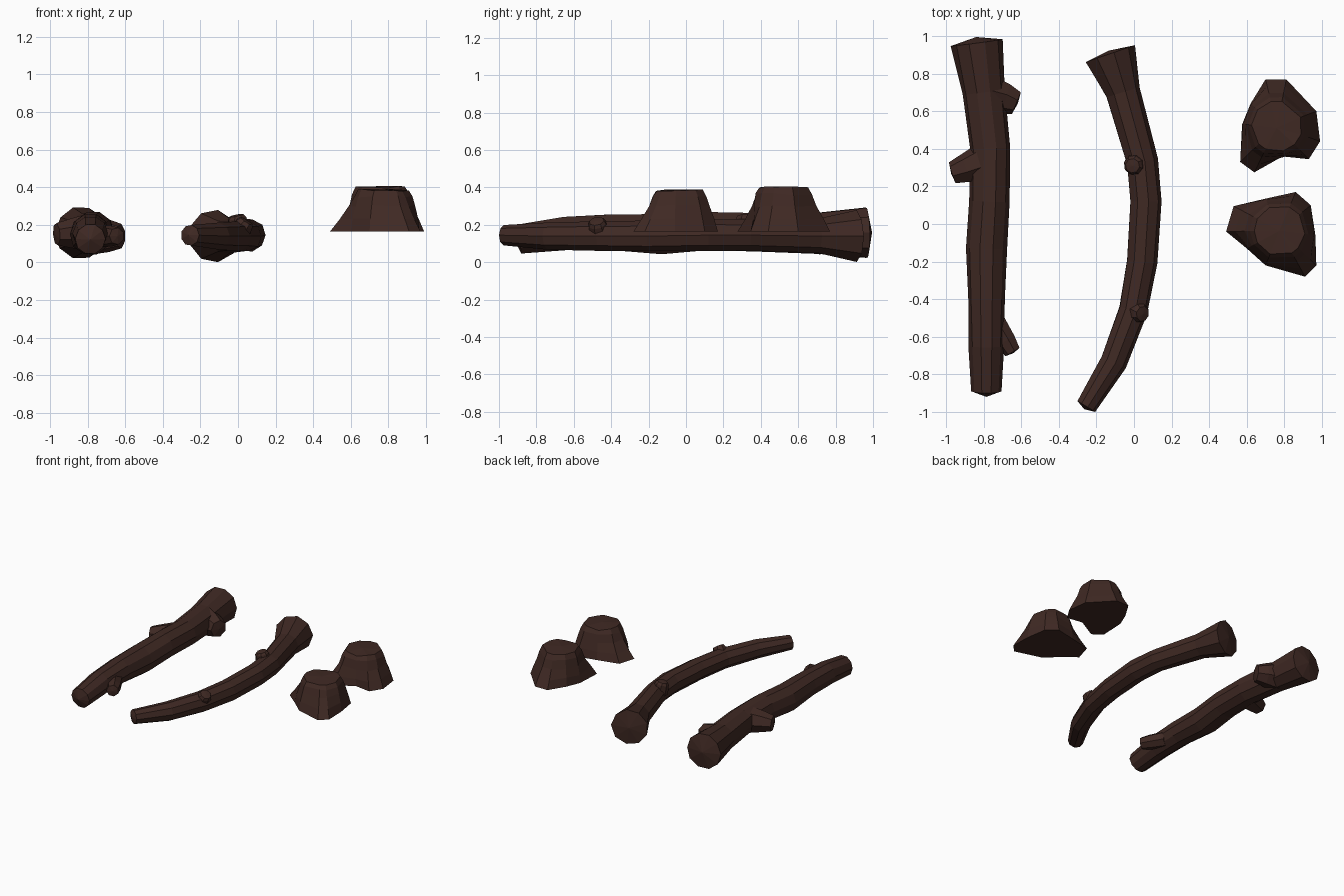
import bpy, bmesh, math, random
from mathutils import Vector

if "Cube" in bpy.data.objects:
    bpy.data.objects.remove(bpy.data.objects["Cube"])

random.seed(4)
bark = bpy.data.materials.new("dark_bark")
bark.diffuse_color = (0.05, 0.022, 0.017, 1)
bark.use_nodes = True
bark.node_tree.nodes["Principled BSDF"].inputs["Base Color"].default_value = bark.diffuse_color


def loft(name, rings, dome_start=0.0, dome_end=0.0):
    """Join rings of points into a closed, flat-shaded skin with fan caps."""
    bm = bmesh.new()
    loops = [[bm.verts.new(p) for p in ring] for ring in rings]
    n = len(loops[0])
    for a, b in zip(loops, loops[1:]):
        for i in range(n):
            j = (i + 1) % n
            bm.faces.new((a[i], a[j], b[j], b[i]))
    mid = [sum((v.co for v in lp), Vector()) / n for lp in loops]
    ends = ((loops[0], mid[0], mid[1], dome_start), (loops[-1], mid[-1], mid[-2], dome_end))
    for lp, c, inner, dome in ends:
        tip = bm.verts.new(c + (c - inner).normalized() * dome)
        for i in range(n):
            bm.faces.new((lp[i], lp[(i + 1) % n], tip))
    bmesh.ops.recalc_face_normals(bm, faces=bm.faces)
    me = bpy.data.meshes.new(name)
    bm.to_mesh(me)
    bm.free()
    me.materials.append(bark)
    ob = bpy.data.objects.new(name, me)
    bpy.context.collection.objects.link(ob)
    return ob


def limb(name, path, sides=9, rough=0.0, dome=0.02):
    """Tapered limb along (x, y, z, radius) stations."""
    pts = [Vector(p[:3]) for p in path]
    rings = []
    for k, (c, p) in enumerate(zip(pts, path)):
        t = (pts[min(k + 1, len(pts) - 1)] - pts[max(k - 1, 0)]).normalized()
        u = t.cross(Vector((0, 0, 1)))
        u = (u if u.length > 0.2 else Vector((1, 0, 0))).normalized()
        v = u.cross(t).normalized()
        ring = []
        for i in range(sides):
            a = 2 * math.pi * i / sides
            r = p[3] * (1.02 + random.uniform(-rough, rough))
            ring.append(c + (u * math.cos(a) + v * math.sin(a)) * r)
        rings.append(ring)
    return loft(name, rings, dome, dome)


def stump(name, centre, base, top_z, top_r, root_z):
    """Root outline at the bottom blending into a chamfered round top."""
    c = Vector(centre)
    rings = []
    # (blend to trunk circle, circle radius, height)
    levels = ((0, 0, 0.165), (0.45, top_r * 1.3, root_z), (0.8, top_r * 1.2, 0.30),
              (0.95, top_r * 1.13, top_z - 0.035), (1, top_r, top_z))
    for blend, rad, z in levels:
        ring = []
        for x, y in base:
            d = Vector((x, y)) - c
            q = c + d * (1 - blend) + d.normalized() * rad * blend
            jitter = random.uniform(-0.006, 0.006) if blend else 0
            ring.append((q.x, q.y, z + jitter))
        rings.append(ring)
    return loft(name, rings, 0, 0.004)


# Straight log with three broken branches
limb("straight_log", [
    (-0.785, -0.89, 0.125, 0.08), (-0.785, -0.65, 0.155, 0.092), (-0.785, -0.4, 0.16, 0.097),
    (-0.785, -0.13, 0.15, 0.108), (-0.77, 0.12, 0.165, 0.106), (-0.765, 0.4, 0.16, 0.106),
    (-0.80, 0.7, 0.155, 0.112), (-0.835, 0.965, 0.16, 0.137)], sides=10, rough=0.03, dome=0.03)
limb("log_branch_back", [
    (-0.78, 0.69, 0.15, 0.11), (-0.685, 0.67, 0.14, 0.085), (-0.625, 0.645, 0.14, 0.065)],
    sides=7, dome=0.008)
limb("log_branch_left", [
    (-0.80, 0.33, 0.16, 0.10), (-0.89, 0.295, 0.155, 0.08), (-0.965, 0.27, 0.15, 0.06)],
    sides=7, dome=0.008)
limb("log_branch_front", [
    (-0.74, -0.52, 0.14, 0.06), (-0.68, -0.62, 0.14, 0.055), (-0.645, -0.68, 0.14, 0.045)],
    sides=7, dome=0.008)

# Bent log with two knots
limb("bent_log", [
    (-0.255, -0.97, 0.145, 0.055), (-0.11, -0.735, 0.14, 0.071), (-0.005, -0.46, 0.14, 0.077),
    (0.043, -0.2, 0.14, 0.082), (0.063, 0.12, 0.145, 0.084), (0.043, 0.33, 0.145, 0.084),
    (-0.06, 0.70, 0.14, 0.092), (-0.13, 0.905, 0.14, 0.138)], sides=9, rough=0.025, dome=0.018)
limb("knot_back", [(0.01, 0.32, 0.16, 0.06), (-0.005, 0.312, 0.235, 0.05),
                   (-0.008, 0.31, 0.25, 0.038)], sides=8, dome=0.004)
limb("knot_front", [(0.0, -0.46, 0.15, 0.06), (0.036, -0.475, 0.205, 0.05),
                    (0.046, -0.478, 0.22, 0.04)], sides=8, dome=0.004)

# Two stumps with spreading roots
stump("stump_back", (0.76, 0.52), [
    (0.70, 0.77), (0.81, 0.77), (0.97, 0.60), (0.99, 0.44), (0.93, 0.345),
    (0.80, 0.365), (0.64, 0.275), (0.565, 0.33), (0.575, 0.53), (0.62, 0.64)], 0.40, 0.135, 0.23)
stump("stump_front", (0.775, -0.035), [
    (0.86, 0.17), (0.94, 0.10), (0.965, -0.06), (0.97, -0.22), (0.91, -0.28), (0.70, -0.22),
    (0.60, -0.13), (0.49, -0.04), (0.53, 0.095), (0.70, 0.135)], 0.385, 0.135, 0.23)
